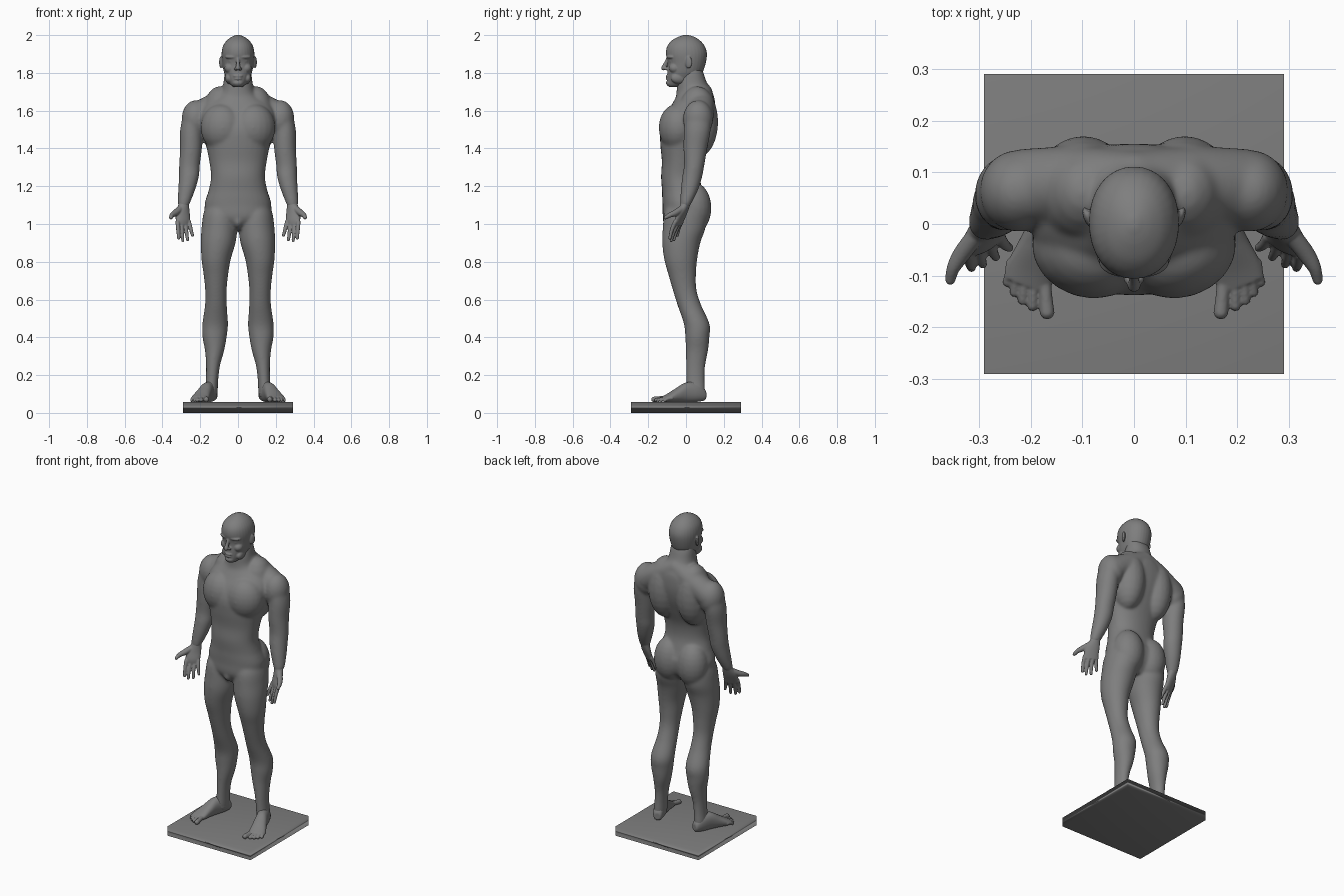
import bpy, bmesh, math
from mathutils import Matrix, Vector

# dark grey finish shared by figure and base
grey = bpy.data.materials.new("dark_grey")
grey.diffuse_color = (.21, .21, .21, 1)


def spline(rows, steps=6):
    """Catmull-Rom interpolation of equal-length number rows."""
    out = []
    for i in range(len(rows) - 1):
        p0, p1, p2, p3 = (rows[min(max(i + k, 0), len(rows) - 1)] for k in (-1, 0, 1, 2))
        for s in range(steps):
            t = s / steps
            out.append([0.5 * (2 * b + (c - a) * t + (2 * a - 5 * b + 4 * c - d) * t * t
                               + (3 * b - a - 3 * c + d) * t ** 3)
                        for a, b, c, d in zip(p0, p1, p2, p3)])
    return out + [list(rows[-1])]


def loft(bm, rows, matrix=Matrix(), rot=0.0, power=2.0, n=32):
    """Closed skin over rings (x, y, z, rx, ry)."""
    rings = []
    for x, y, z, rx, ry in spline(rows):
        ring = []
        for k in range(n):
            a = 2 * math.pi * k / n
            u = max(rx, .002) * math.copysign(abs(math.cos(a)) ** (2 / power), math.cos(a))
            v = max(ry, .002) * math.copysign(abs(math.sin(a)) ** (2 / power), math.sin(a))
            co = Vector((x + u * math.cos(rot) - v * math.sin(rot),
                         y + u * math.sin(rot) + v * math.cos(rot), z))
            ring.append(bm.verts.new(matrix @ co))
        rings.append(ring)
    for a, b in zip(rings, rings[1:]):
        for k in range(n):
            bm.faces.new((a[k], a[(k + 1) % n], b[(k + 1) % n], b[k]))
    bm.faces.new(rings[0][::-1])
    bm.faces.new(rings[-1])


def slices(bm, rows, power=2.0):
    """Centred loft from (z, half width, front y, back y)."""
    loft(bm, [(0, (f + b) / 2, z, w, (b - f) / 2) for z, w, f, b in rows], power=power)


def ball(bm, c, r, tilt=0.0):
    m = Matrix.Translation(c) @ Matrix.Rotation(tilt, 4, 'Z') @ Matrix.Diagonal((*r, 1))
    bmesh.ops.create_uvsphere(bm, u_segments=20, v_segments=12, radius=1, matrix=m)


def tube(bm, pts):
    """Rounded tube through (x, y, z, radius)."""
    for x, y, z, r in spline(pts, 8):
        ball(bm, (x, y, z), (r, r, r))


def mirror(bm):
    bmesh.ops.recalc_face_normals(bm, faces=bm.faces)
    new = bmesh.ops.duplicate(bm, geom=bm.verts[:] + bm.edges[:] + bm.faces[:])["geom"]
    for v in new:
        if isinstance(v, bmesh.types.BMVert):
            v.co.x *= -1
    bmesh.ops.reverse_faces(bm, faces=[f for f in new if isinstance(f, bmesh.types.BMFace)])


def finish(bm, name, voxel, smooth):
    """Fuse overlapping volumes into one smooth skin."""
    me = bpy.data.meshes.new(name)
    bmesh.ops.recalc_face_normals(bm, faces=bm.faces)
    bm.to_mesh(me)
    bm.free()
    me.materials.append(grey)
    ob = bpy.data.objects.new(name, me)
    bpy.context.collection.objects.link(ob)
    rm = ob.modifiers.new("fuse", 'REMESH')
    rm.mode = 'VOXEL'
    rm.voxel_size = voxel
    rm.use_smooth_shade = True
    sm = ob.modifiers.new("soften", 'SMOOTH')
    sm.factor = 0.5
    sm.iterations = smooth


# body: limbs and paired muscles on one side, mirrored
bm = bmesh.new()
loft(bm, [(.235, .065, 1.60, .05, .066), (.247, .06, 1.50, .059, .071), (.249, .05, 1.40, .058, .063),
          (.257, .043, 1.31, .055, .054), (.26, .033, 1.25, .053, .053), (.272, .018, 1.18, .045, .046),
          (.285, .002, 1.12, .035, .033), (.289, -.006, 1.09, .026, .024)])           # arm
loft(bm, [(.085, .0, 1.13, .07, .08), (.094, -.006, 1.06, .088, .108), (.098, -.01, .98, .095, .113),
          (.105, -.025, .90, .092, .101), (.116, -.028, .81, .077, .087), (.117, -.02, .73, .065, .073),
          (.117, -.007, .65, .057, .063), (.117, .018, .57, .058, .063), (.121, .057, .47, .068, .068),
          (.124, .06, .40, .064, .064), (.124, .058, .33, .051, .059), (.132, .051, .25, .037, .051),
          (.137, .05, .18, .033, .049), (.141, .052, .12, .034, .05), (.141, .055, .08, .03, .044)])  # leg
tube(bm, [(0, .08, 1.69, .062), (.11, .08, 1.628, .071), (.205, .07, 1.572, .077)])   # trapezius
ball(bm, (.224, .064, 1.556), (.075, .08, .10))                                       # deltoid
ball(bm, (.088, -.05, 1.51), (.112, .093, .125), .3)                                  # pectoral
ball(bm, (.098, .06, 1.54), (.098, .111, .19))                                        # shoulder blade
ball(bm, (.08, .044, 1.085), (.094, .091, .135))                                      # glute
mirror(bm)
slices(bm, [(.97, .08, -.08, .05), (1.03, .165, -.12, .10), (1.10, .177, -.124, .112),
            (1.14, .168, -.126, .10), (1.18, .155, -.127, .088), (1.25, .143, -.132, .073),
            (1.33, .152, -.128, .08), (1.42, .17, -.136, .112), (1.50, .19, -.136, .14),
            (1.57, .20, -.112, .154), (1.63, .175, -.077, .155), (1.67, .12, -.055, .15),
            (1.70, .09, -.05, .137), (1.75, .077, -.046, .11), (1.80, .071, -.03, .093),
            (1.85, .06, -.02, .07)], 2.2)                                             # trunk
ball(bm, (0, -.08, 1.015), (.028, .044, .04))
finish(bm, "body", .006, 24)

# head: face details on one side, mirrored
bm = bmesh.new()
ball(bm, (.034, -.080, 1.884), (.036, .021, .011), .3)       # brow
ball(bm, (.034, -.077, 1.862), (.016, .012, .009))           # eye
ball(bm, (.042, -.058, 1.825), (.030, .032, .028), .3)       # cheekbone
ball(bm, (.090, .014, 1.856), (.008, .020, .032), -.35)      # ear
ball(bm, (.012, -.104, 1.822), (.009, .012, .009))           # nostril
ball(bm, (.040, -.03, 1.772), (.026, .052, .032), .3)        # jaw corner
mirror(bm)
slices(bm, [(1.725, .02, -.088, -.03), (1.735, .036, -.099, .0), (1.76, .055, -.101, .05),
            (1.80, .073, -.099, .086), (1.85, .083, -.096, .104), (1.90, .087, -.106, .111),
            (1.94, .08, -.10, .10), (1.97, .061, -.077, .076), (1.99, .035, -.043, .045),
            (2.001, .008, -.01, .012)], 2.1)                 # skull
tube(bm, [(0, -.097, 1.875, .009), (0, -.108, 1.85, .010), (0, -.119, 1.826, .013)])  # nose
for z, w in ((1.783, .026), (1.769, .022)):                  # lips
    ball(bm, (0, -.096, z), (w, .012, .007))
ball(bm, (0, -.083, 1.747), (.030, .023, .019))              # chin
finish(bm, "head", .0035, 7)

# hands: palm forward, thumb outward
bm = bmesh.new()
loft(bm, [(.284, .003, 1.125, .027, .026), (.288, -.005, 1.10, .03, .025), (.293, -.02, 1.06, .041, .022),
          (.291, -.035, 1.02, .042, .018), (.288, -.041, .993, .035, .012)], rot=-.5)
tube(bm, [(.308, -.025, 1.078, .018), (.333, -.058, 1.058, .017),
          (.349, -.085, 1.047, .013), (.355, -.108, 1.034, .010)])
for base, tip in (((.320, -.058, 1.01), (.314, -.085, .925)), ((.300, -.045, 1.0), (.292, -.078, .913)),
                  ((.279, -.034, 1.0), (.267, -.064, .917)), ((.260, -.024, 1.012), (.241, -.046, .94))):
    mid = [(a + b) / 2 for a, b in zip(base, tip)]
    tube(bm, [(*base, .0115), (mid[0], mid[1] - .004, mid[2], .0105), (*tip, .0085)])
mirror(bm)
finish(bm, "hands", .0035, 3)

# feet: lofted heel to ball, turned outward, with five toes
bm = bmesh.new()
a = math.radians(20)
turn = Matrix(((math.cos(a), 0, math.sin(a), .133), (math.sin(a), 0, -math.cos(a), .092),
               (0, 1, 0, .058), (0, 0, 0, 1)))
loft(bm, [(0, .035, -.012, .018, .02), (0, .04, .0, .027, .034), (0, .05, .04, .034, .05),
          (0, .05, .10, .036, .052), (0, .036, .15, .042, .038), (0, .022, .195, .048, .024),
          (0, .016, .225, .043, .014)], matrix=turn, power=2.2)
loft(bm, [(.137, .05, .20, .026, .042), (.14, .05, .15, .031, .046), (.143, .05, .10, .034, .045)])
for bx, by, tx, ty, r in ((.174, -.10, .168, -.170, .0145), (.194, -.105, .196, -.158, .0105),
                          (.211, -.10, .215, -.147, .010), (.226, -.09, .231, -.132, .0095),
                          (.239, -.075, .245, -.113, .009)):
    tube(bm, [(bx, by, .078, r), ((bx + tx) / 2, (by + ty) / 2, .076, r * .9), (tx, ty, .057 + r, r)])
mirror(bm)
finish(bm, "feet", .0035, 4)

# square base plate
bpy.ops.mesh.primitive_cube_add(size=1, location=(0, 0, .029))
base = bpy.context.object
base.name = "base_plate"
base.scale = (.58, .58, .058)
base.data.materials.append(grey)
bpy.ops.object.shade_smooth()
